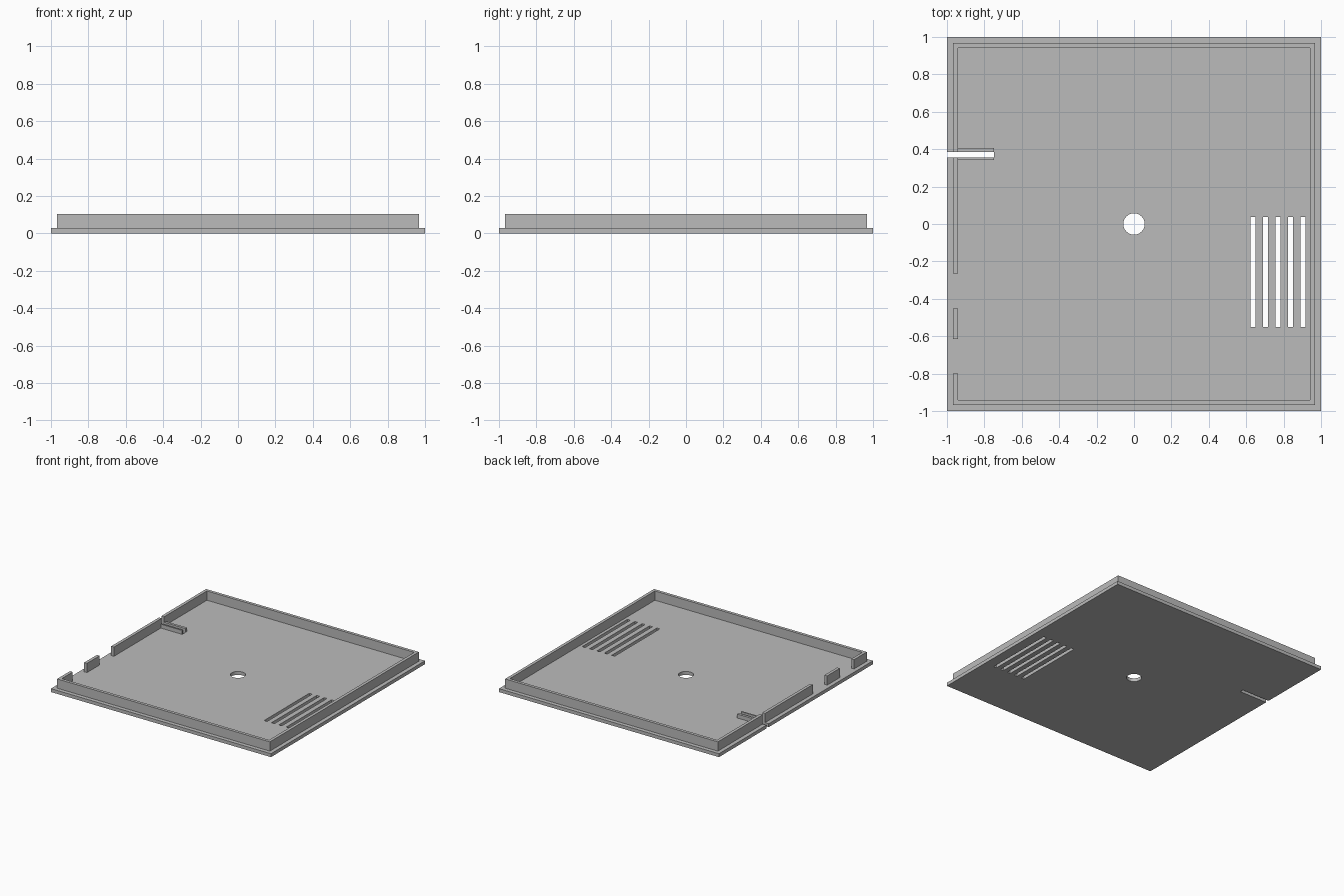
import bpy
import bmesh
from math import cos, sin, tau

cube = bpy.data.objects.get("Cube")
if cube:
    bpy.data.objects.remove(cube, do_unlink=True)

grey = bpy.data.materials.new("plain grey")
grey.use_nodes = True
colour = (0.5, 0.5, 0.5, 1)
grey.diffuse_color = colour
grey.node_tree.nodes["Principled BSDF"].inputs["Base Color"].default_value = colour


def rect(x0, x1, y0, y1):
    return [(x0, y0), (x1, y0), (x1, y1), (x0, y1)]


def prism(name, loops, z0, z1):
    """Extrude flat outlines (the first is the border, the rest are holes)."""
    curve = bpy.data.curves.new(name, "CURVE")
    curve.dimensions = "2D"
    curve.fill_mode = "BOTH"
    curve.extrude = (z1 - z0) / 2
    for loop in loops:
        spline = curve.splines.new("POLY")
        spline.points.add(len(loop) - 1)
        for point, (x, y) in zip(spline.points, loop):
            point.co = (x, y, 0, 1)
        spline.use_cyclic_u = True
    temp = bpy.data.objects.new(name + " outline", curve)
    bpy.context.collection.objects.link(temp)
    bpy.context.view_layer.update()
    graph = bpy.context.evaluated_depsgraph_get()
    mesh = bpy.data.meshes.new_from_object(temp.evaluated_get(graph))
    bpy.data.objects.remove(temp, do_unlink=True)

    # Weld the caps to the walls
    bm = bmesh.new()
    bm.from_mesh(mesh)
    bmesh.ops.remove_doubles(bm, verts=bm.verts, dist=0.0001)
    bmesh.ops.translate(bm, verts=bm.verts, vec=(0, 0, (z0 + z1) / 2))
    bmesh.ops.recalc_face_normals(bm, faces=bm.faces)
    for face in bm.faces:
        face.smooth = False
    bm.to_mesh(mesh)
    bm.free()
    mesh.materials.clear()
    mesh.materials.append(grey)
    obj = bpy.data.objects.new(name, mesh)
    bpy.context.collection.objects.link(obj)
    return obj


PLATE, TOP, GUIDE = 0.028, 0.104, 0.06   # heights
OUT, IN = 0.967, 0.942                   # rim faces
SLOT0, SLOT1, SLOT_END = 0.355, 0.385, -0.748

# Base plate with side notch, centre hole and five vents
border = [(-1, -1), (1, -1), (1, 1), (-1, 1),
          (-1, SLOT1), (SLOT_END, SLOT1), (SLOT_END, SLOT0), (-1, SLOT0)]
hole = [(0.057 * cos(tau * i / 48), 0.057 * sin(tau * i / 48)) for i in range(48)]
vents = [rect(x - 0.0135, x + 0.0135, -0.55, 0.037)
         for x in (0.636 + 0.067 * i for i in range(5))]
prism("base_plate", [border, hole] + vents, 0, PLATE)

# Rim running from the notch around the back, right and front
END = -0.80
prism("rim_main", [[(-OUT, SLOT1), (-OUT, OUT), (OUT, OUT), (OUT, -OUT),
                    (-OUT, -OUT), (-OUT, END), (-IN, END), (-IN, -IN),
                    (IN, -IN), (IN, IN), (-IN, IN), (-IN, SLOT1)]], PLATE, TOP)

# Separate rim pieces between the side openings
prism("rim_side", [rect(-OUT, -IN, -0.265, SLOT0)], PLATE, TOP)
prism("rim_post", [rect(-OUT, -IN, -0.615, -0.452)], PLATE, TOP)

# Low guide rails along the notch
prism("guide_rail_back", [rect(-IN, SLOT_END, SLOT1, 0.406)], PLATE, GUIDE)
prism("guide_rail_front", [rect(-IN, SLOT_END, 0.343, SLOT0)], PLATE, GUIDE)
